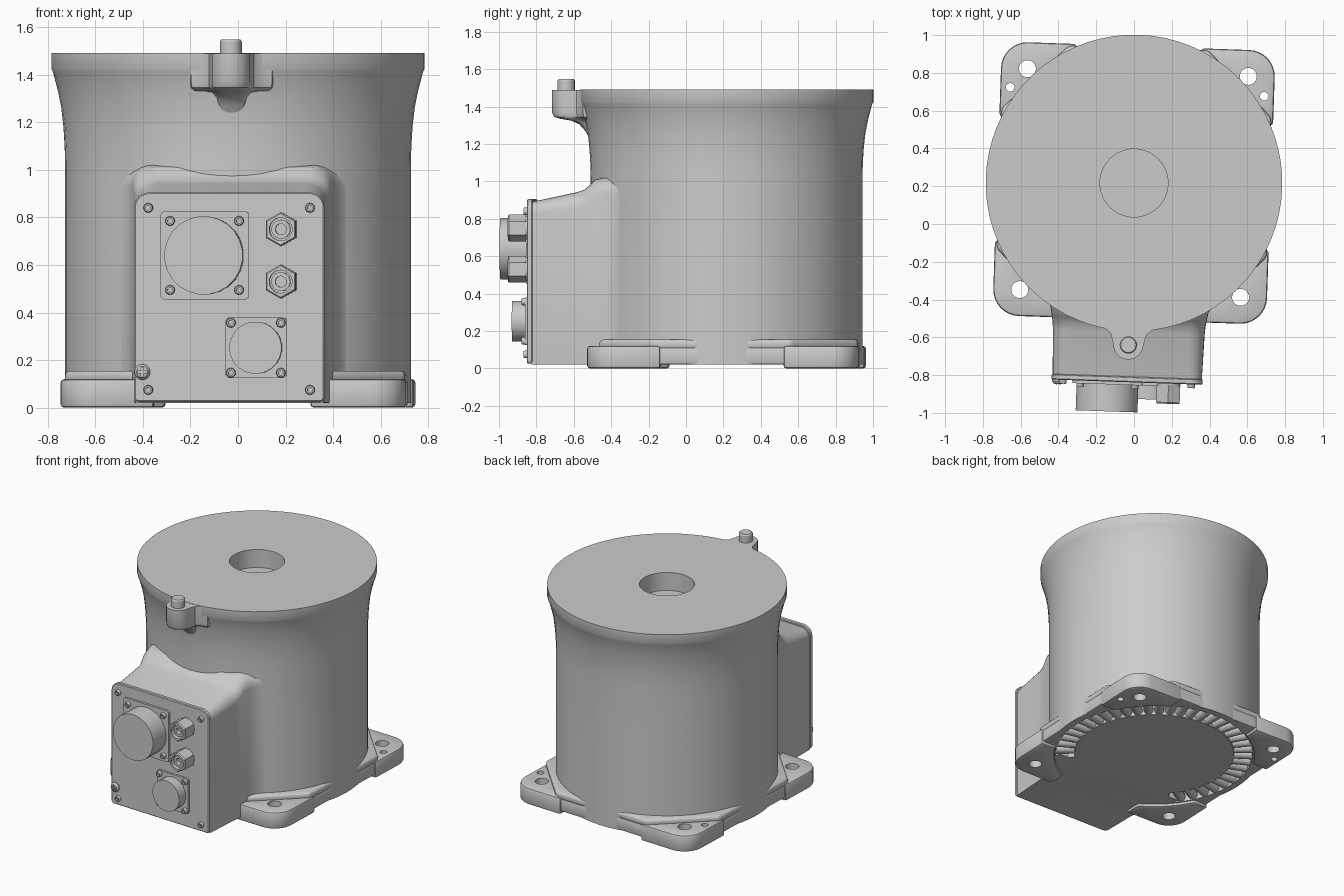
import bpy, bmesh, math
from mathutils import Matrix
from math import pi, cos, sin, radians

if "Cube" in bpy.data.objects:
    bpy.data.objects.remove(bpy.data.objects["Cube"])

# Everything is laid out round the barrel axis, then turned slightly into place
PLACE = Matrix.Translation((0, 0.217, 0)) @ Matrix.Rotation(radians(-2), 4, 'Z')


def loft(name, rings):
    """Skin a list of equal-length rings and cap both ends."""
    bm = bmesh.new()
    vs = [[bm.verts.new(p) for p in ring] for ring in rings]
    n = len(vs[0])
    for a, b in zip(vs, vs[1:]):
        for i in range(n):
            j = (i + 1) % n
            bm.faces.new((a[i], a[j], b[j], b[i]))
    bm.faces.new(vs[0])
    bm.faces.new(vs[-1])
    bmesh.ops.recalc_face_normals(bm, faces=bm.faces)
    me = bpy.data.meshes.new(name)
    bm.to_mesh(me)
    bm.free()
    ob = bpy.data.objects.new(name, me)
    bpy.context.collection.objects.link(ob)
    return ob


def at(u, v, w, axis):
    return (u, v, w) if axis == 'z' else (u, w, v)


def turned(name, u, v, profile, axis='y', n=24, phase=0.0):
    """Stepped round part from (radius, height) pairs."""
    return loft(name, [[at(u + r * cos(phase + 2 * pi * i / n), v + r * sin(phase + 2 * pi * i / n), h, axis)
                        for i in range(n)] for r, h in profile])


def prism(name, pts, a, b, axis='z'):
    return loft(name, [[at(u, v, h, axis) for u, v in pts] for h in (a, b)])


def arc(cx, cy, r, a0, a1, n):
    return [(cx + r * cos(radians(a0 + (a1 - a0) * i / n)), cy + r * sin(radians(a0 + (a1 - a0) * i / n)))
            for i in range(n + 1)]


def rrect(x0, x1, y0, y1, rb, rt, n=5):
    """Rectangle with bottom and top corner radii."""
    return (arc(x1 - rb, y0 + rb, rb, -90, 0, n) + arc(x1 - rt, y1 - rt, rt, 0, 90, n)
            + arc(x0 + rt, y1 - rt, rt, 90, 180, n) + arc(x0 + rb, y0 + rb, rb, 180, 270, n))


def apply_mod(ob, mod):
    bpy.context.view_layer.objects.active = ob
    bpy.ops.object.modifier_apply(modifier=mod.name)


def bevel(ob, width, seg=2):
    m = ob.modifiers.new("bevel", 'BEVEL')
    m.width, m.segments, m.limit_method = width, seg, 'ANGLE'
    m.angle_limit = radians(40)
    apply_mod(ob, m)


def cut(obs, cutter):
    for ob in obs:
        m = ob.modifiers.new("cut", 'BOOLEAN')
        m.operation, m.object, m.solver = 'DIFFERENCE', cutter, 'EXACT'
        apply_mod(ob, m)
    bpy.data.objects.remove(cutter, do_unlink=True)


# Barrel: grooved underside, flared top rim, shallow central bore
turned("barrel", 0, 0, [(.55, .02), (.56, .09), (.67, .09), (.68, .02), (.727, .02), (.727, .6), (.727, 1.02),
                        (.729, 1.1), (.734, 1.18), (.743, 1.26), (.757, 1.33), (.778, 1.41), (.785, 1.425),
                        (.785, 1.49), (.18, 1.49), (.18, 1.36)], 'z', 72)

# Radial ribs in the underside groove, with a plain filler on the connector side
for i in range(34):
    rib = turned("underside_rib_%02d" % i, 0, .055, [(.034, .55), (.034, .68)], 'y', 12)
    rib.data.transform(Matrix.Rotation(radians(-130 + 260 * (i + .5) / 34), 4, 'Z'))
prism("underside_filler", arc(0, 0, .685, 222, 318, 24) + arc(0, 0, .545, 318, 222, 24), .02, .1)

# Base flange and raised deck with clipped corners
flange = prism("base_flange", rrect(-.715, .715, -.715, .715, .14, .14, 6), .02, .112)
bevel(flange, .012)
cut([flange], turned("cutter", 0, 0, [(.7, -.1), (.7, .3)], 'z', 72))
c, d = .715, .37
deck = prism("base_deck", [(c, -d), (c, d), (d, c), (-d, c), (-c, d), (-c, -d), (-d, -c), (d, -c)], .1, .155)
bevel(deck, .02, 3)

# Corner feet with mounting holes
for sx in (-1, 1):
    for sy in (-1, 1):
        a = math.degrees(math.asin(.33 / .69))
        outline = ([(.725, .33)] + arc(.585, .585, .14, 0, 90, 8) + [(.33, .725)]
                   + arc(0, 0, .69, 90 - a, a, 8))
        foot = prism("corner_foot", [(sx * x, sy * y) for x, y in outline], 0, .12)
        bevel(foot, .014)
        cut([foot, flange], turned("cutter", sx * .585, sy * .585, [(.045, -.1), (.045, .3)], 'z', 24))
        if sy > 0:
            cut([foot, flange], turned("cutter", sx * .673, .483, [(.023, -.1), (.023, .3)], 'z', 16))

# Connector housing blending into the barrel
sections = [(-1.03, .395, .89), (-.79, .402, .942), (-.75, .405, .955), (-.72, .41, .98), (-.69, .415, 1.01),
            (-.64, .425, 1.02), (-.60, .438, 1.02), (-.56, .465, 1.02), (-.50, .52, 1.02), (-.4, .52, 1.0)]
loft("connector_housing", [[(x, y, z) for x, z in rrect(-w, w, .02, t, .004, .09 if y > -.8 else .065, 6)]
                           for y, w, t in sections])

# Front panel
panel = prism("front_panel", rrect(-.4, .4, .025, .905, .02, .065, 6), -1.055, -1.025, 'y')
bevel(panel, .005, 1)


def screw(x, z, y, r=.02):
    turned("socket_screw", x, z, [(r, y + .01), (r, y - .014), (r * .85, y - .02), (r * .5, y - .02), (r * .5, y - .006)], n=16)


for sx in (-1, 1):
    for z in (.075, .84):
        screw(sx * .34, z, -1.055)

# Cross-slotted earth screw at the panel edge
earth = turned("cross_screw", -.365, .15, [(.033, -1.05), (.033, -1.062), (.024, -1.075), (.01, -1.08)], n=20)
for w, h in ((.02, .005), (.005, .02)):
    cut([earth], prism("cutter", rrect(-.365 - w, -.365 + w, .15 - h, .15 + h, .001, .001, 1), -1.2, -1.066, 'y'))

# Two round connectors on square flanges
for name, x, z, half, r, front, off in (("large", -.103, .64, .185, .165, -1.213, .145),
                                        ("small", .113, .252, .128, .11, -1.142, .105)):
    plate = prism(name + "_connector_flange", rrect(x - half, x + half, z - half, z + half, .015, .015, 3),
                  -1.07, -1.05, 'y')
    turned(name + "_connector", x, z, [(r, -1.06), (r, front)], n=24, phase=pi / 24)
    for sx in (-1, 1):
        for sz in (-1, 1):
            screw(x + sx * off, z + sz * off, -1.07)

# Hexagonal fittings with nested ports
for z in (.75, .53):
    turned("hex_base", .22, z, [(.062, -1.05), (.062, -1.075)], n=24)
    turned("hex_fitting", .22, z, [(.072, -1.065), (.072, -1.155), (.066, -1.162)], n=6, phase=pi / 6)
    hexo = bpy.context.collection.objects[-1]
    cut([hexo], turned("cutter", .22, z, [(.048, -1.3), (.048, -1.11)], n=24))
    turned("fitting_port", .22, z, [(.04, -1.1), (.04, -1.145), (.023, -1.145), (.023, -1.115)], n=20)

# Rim lug: outline pulled back towards the barrel as it descends
lug = [(.19, -.68), (.17, -.763), (.125, -.775), (.095, -.80)] + arc(0, -.855, .08, 0, -180, 14) \
    + [(-.095, -.80), (-.125, -.775), (-.17, -.763), (-.19, -.68)]
loft("rim_lug", [[(x * (.6 + .4 * s), -.68 + (y + .68) * s, z) for x, y in lug]
                 for z, s in ((1.488, 1), (1.37, 1), (1.345, .95), (1.335, .83), (1.325, .6),
                              (1.305, .42), (1.27, .3), (1.2, .15))])
turned("lug_bolt", 0, -.858, [(.046, 1.47), (.046, 1.538), (.04, 1.547)], 'z', 20)

# Move into place and shade
for ob in bpy.context.collection.objects:
    ob.data.transform(PLACE)
    ob.select_set(True)
    bpy.context.view_layer.objects.active = ob
bpy.ops.object.shade_smooth_by_angle(angle=radians(32))
